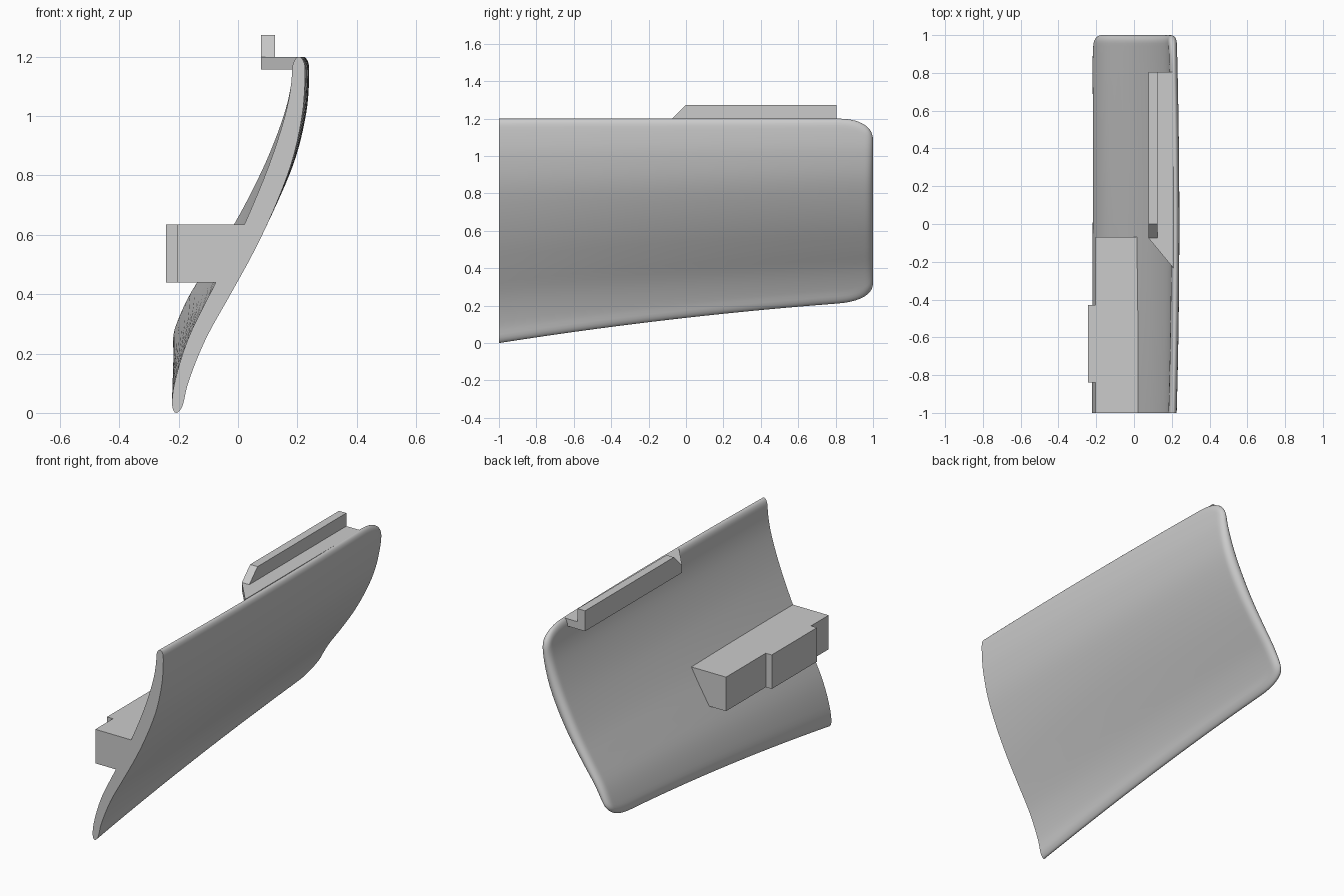
import bpy
import bmesh
import math

cube = bpy.data.objects.get("Cube")
if cube:
    bpy.data.objects.remove(cube)

grey = bpy.data.materials.new("plain_grey")
grey.use_nodes = True
grey.diffuse_color = (0.6, 0.6, 0.6, 1)
grey.node_tree.nodes["Principled BSDF"].inputs["Base Color"].default_value = (0.6, 0.6, 0.6, 1)


def make_object(name, bm):
    bmesh.ops.recalc_face_normals(bm, faces=bm.faces)
    mesh = bpy.data.meshes.new(name)
    bm.to_mesh(mesh)
    bm.free()
    mesh.materials.append(grey)
    obj = bpy.data.objects.new(name, mesh)
    bpy.context.collection.objects.link(obj)
    return obj


def prism(name, bottom, top):
    """Solid between two matching loops of points."""
    bm = bmesh.new()
    lo = [bm.verts.new(p) for p in bottom]
    hi = [bm.verts.new(p) for p in top]
    bm.faces.new(lo)
    bm.faces.new(hi)
    n = len(lo)
    for i in range(n):
        j = (i + 1) % n
        bm.faces.new((lo[i], lo[j], hi[j], hi[i]))
    return make_object(name, bm)


# Curved panel: inner and outer section curves over height
HEIGHT = 1.2
LEVELS = [0, 0.1, 0.25, 0.4, 0.55, 0.7, 0.85, 1.0, 1.1, 1.2]
OUTER = [-0.19, -0.168, -0.108, -0.025, 0.057, 0.127, 0.183, 0.216, 0.225, 0.226]
INNER = [-0.226, -0.214, -0.168, -0.095, -0.018, 0.05, 0.11, 0.158, 0.178, 0.185]


def slope(vals, i):
    a, b = max(i - 1, 0), min(i + 1, len(vals) - 1)
    return (vals[b] - vals[a]) / (LEVELS[b] - LEVELS[a])


def curve(vals, z):
    """Smooth cubic through the section points."""
    i = max(k for k in range(len(LEVELS) - 1) if LEVELS[k] <= z or k == 0)
    h = LEVELS[i + 1] - LEVELS[i]
    t = (z - LEVELS[i]) / h
    t2, t3 = t * t, t * t * t
    return ((2 * t3 - 3 * t2 + 1) * vals[i] + (t3 - 2 * t2 + t) * h * slope(vals, i)
            + (3 * t2 - 2 * t3) * vals[i + 1] + (t3 - t2) * h * slope(vals, i + 1))


def rounding(distance, radius=0.04):
    d = min(max(distance / radius, 0), 1)
    return math.sqrt(1 - (1 - d) ** 2)


def section(y, steps=40):
    """Outer and inner points of the panel at one station."""
    base = 0.135 + 0.1125 * y - 0.0225 * y * y
    q = max((y - 0.8) / 0.2, 0)
    corner = 1 - max(1 - q ** 2.4, 0) ** (1 / 2.4)
    low, high = base + 0.1 * corner, HEIGHT - 0.12 * corner
    outer, inner = [], []
    for k in range(steps + 1):
        z = low + (high - low) * (1 - math.cos(math.pi * k / steps)) / 2
        t = min(max((z - base) / (HEIGHT - base), 0), 1)
        z0 = HEIGHT * t ** (1 - 0.5 * base)
        bulge = 0.014 * (1 - y * y) * min(1, z / 0.8)
        a, b = curve(OUTER, z0), curve(INNER, z0)
        mid = (a + b) / 2 + bulge
        half = (a - b) / 2 * rounding(min(z - low, high - z)) * rounding(1 - y)
        outer.append((mid + half, y, z))
        inner.append((mid - half, y, z))
    return outer, inner


stations = [-1 + 1.8 * i / 14 for i in range(14)]
stations += [0.8 + 0.2 * math.sin(math.pi / 2 * k / 14) for k in range(15)]

bm = bmesh.new()
rows = []
for y in stations:
    rows.append([[bm.verts.new(p) for p in side] for side in section(y)])
for r0, r1 in zip(rows, rows[1:]):
    for side in (0, 1):
        a, b = r0[side], r1[side]
        for k in range(len(a) - 1):
            bm.faces.new((a[k], a[k + 1], b[k + 1], b[k]))
# Flat front end
a, b = rows[0]
for k in range(len(a) - 1):
    bm.faces.new((a[k], a[k + 1], b[k + 1], b[k]))
bmesh.ops.remove_doubles(bm, verts=bm.verts, dist=0.00005)
panel = make_object("curved_panel", bm)
bpy.ops.object.select_all(action="DESELECT")
panel.select_set(True)
bpy.context.view_layer.objects.active = panel
bpy.ops.object.shade_smooth_by_angle(angle=math.radians(40))

# Mounting block on the inner face, with a raised pad
block = [(-0.205, 0.44), (-0.205, 0.635), (0.045, 0.635), (-0.05, 0.44)]
prism("mounting_block", [(x, -1, z) for x, z in block], [(x, -0.07, z) for x, z in block])
pad = [(-0.243, 0.44), (-0.243, 0.635), (-0.2, 0.635), (-0.2, 0.44)]
prism("mounting_pad", [(x, -0.84, z) for x, z in pad], [(x, -0.43, z) for x, z in pad])

# Top clip: shelf with a slanted front, and an upright lip
shelf = [(0.077, -0.075), (0.21, -0.235), (0.21, 0.805), (0.077, 0.805)]
prism("clip_shelf", [(x, y, 1.157) for x, y in shelf], [(x, y, 1.199) for x, y in shelf])
lip = [(-0.075, 1.199), (0.0, 1.274), (0.805, 1.274), (0.805, 1.199)]
prism("clip_lip", [(0.077, y, z) for y, z in lip], [(0.124, y, z) for y, z in lip])
